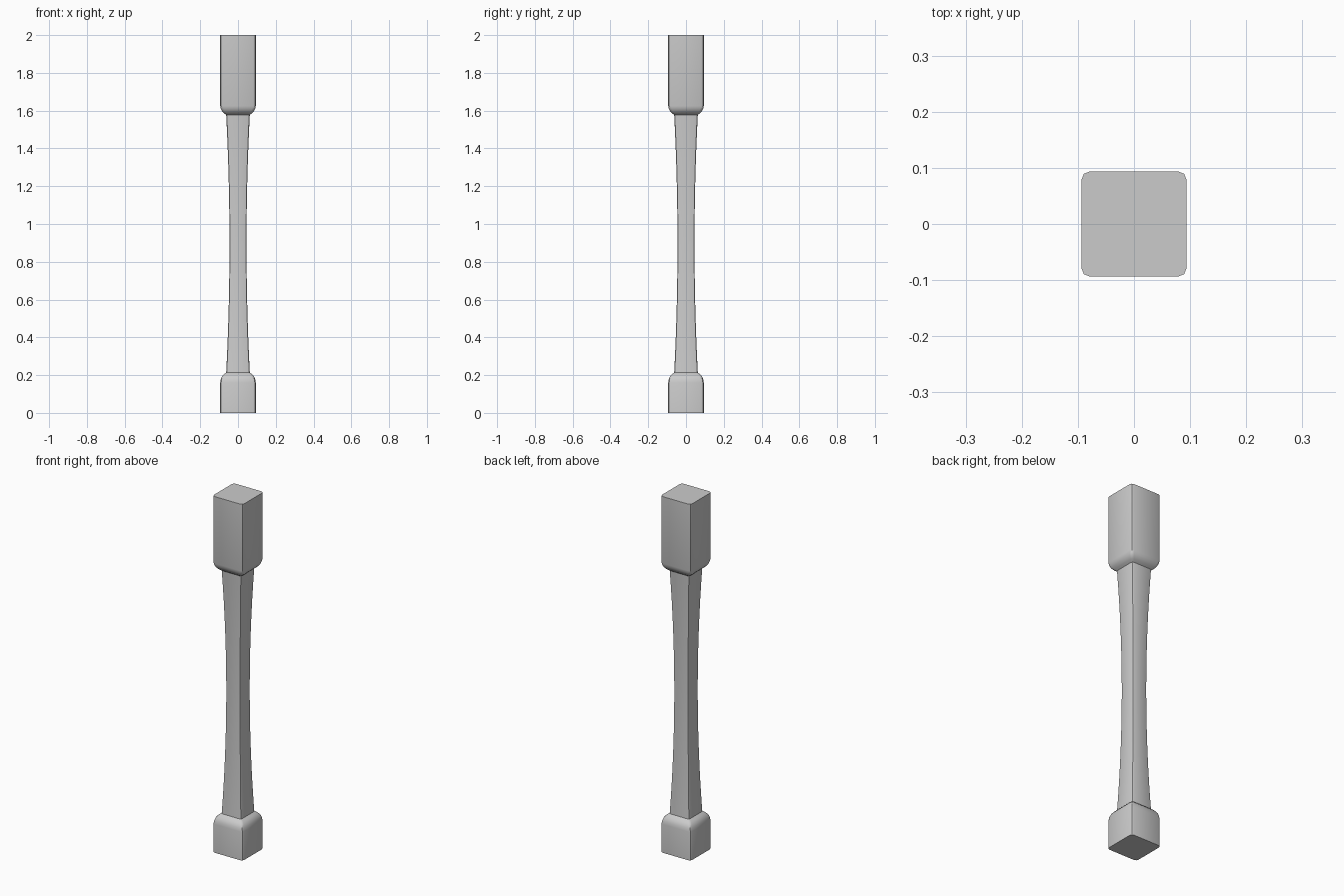
import bpy, bmesh, math

if "Cube" in bpy.data.objects:
    bpy.data.objects.remove(bpy.data.objects["Cube"])

# Half-width profile of the post: foot block, shoulder, waisted shaft, shoulder, head block
profile = [(0.094, 0.0), (0.094, 0.16), (0.091, 0.178), (0.085, 0.193), (0.075, 0.204)]
SHAFT_LOW, SHAFT_HIGH, STEPS = 0.213, 1.578, 16
mid, span = (SHAFT_LOW + SHAFT_HIGH) / 2, (SHAFT_HIGH - SHAFT_LOW) / 2
for i in range(STEPS + 1):
    t = -1 + 2 * i / STEPS
    profile.append((0.045 + 0.0175 * t * t, mid + span * t))
profile += [(0.075, 1.587), (0.085, 1.598), (0.091, 1.611), (0.094, 1.625), (0.094, 2.0)]


def rounded_square(half, z):
    """Square ring whose corners are rounded by two segments."""
    r = half * 0.17
    c = half - r
    ring = []
    for k in range(4):
        corner = math.radians(45 + 90 * k)
        cx, cy = math.copysign(c, math.cos(corner)), math.copysign(c, math.sin(corner))
        for d in (-45, 0, 45):
            a = corner + math.radians(d)
            ring.append((cx + r * math.cos(a), cy + r * math.sin(a), z))
    return ring


# Loft the rings into one closed baluster
bm = bmesh.new()
rings = [[bm.verts.new(p) for p in rounded_square(h, z)] for h, z in profile]
for low, high in zip(rings, rings[1:]):
    n = len(low)
    for i in range(n):
        j = (i + 1) % n
        bm.faces.new((low[i], low[j], high[j], high[i]))
bm.faces.new(rings[0][::-1])
bm.faces.new(rings[-1])

mesh = bpy.data.meshes.new("baluster")
bm.to_mesh(mesh)
bm.free()
baluster = bpy.data.objects.new("baluster", mesh)
bpy.context.collection.objects.link(baluster)

# Smooth the curves, keep the block ends and shoulder creases crisp
bpy.context.view_layer.objects.active = baluster
baluster.select_set(True)
bpy.ops.object.shade_smooth_by_angle(angle=math.radians(40))
